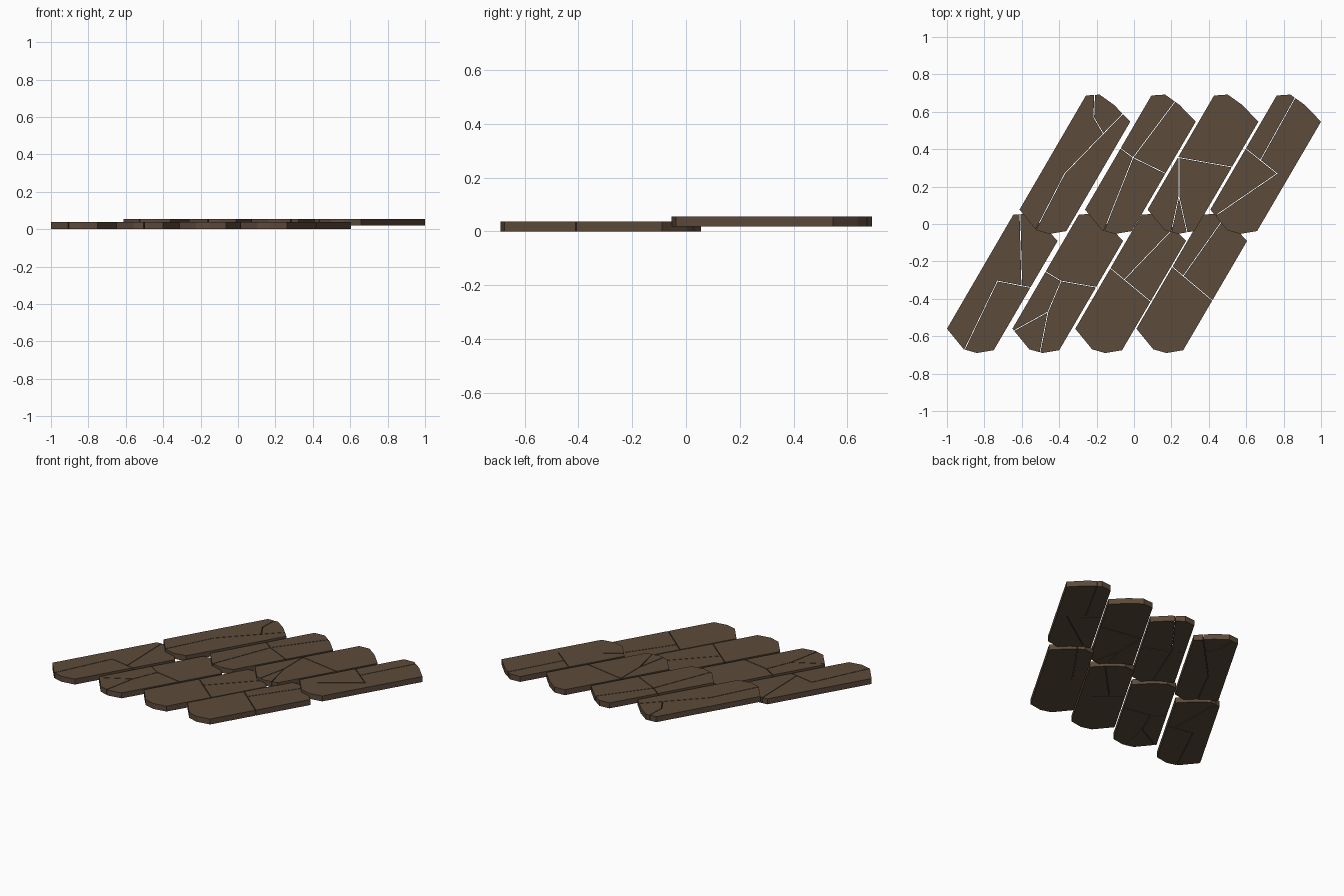
import bpy, bmesh, math
from mathutils import Vector, Matrix

if "Cube" in bpy.data.objects:
    bpy.data.objects.remove(bpy.data.objects["Cube"])

slate = bpy.data.materials.new("dark brown slate")
slate.diffuse_color = (0.107, 0.069, 0.042, 1)
slate.use_nodes = True
slate.node_tree.nodes["Principled BSDF"].inputs["Base Color"].default_value = slate.diffuse_color

THICK = 0.037
GAP = 0.004

# Outline of the front-left tile, anticlockwise
OUTLINE = [(-1.0, -0.56), (-0.91, -0.67), (-0.84, -0.69), (-0.75, -0.675),
           (-0.408, -0.09), (-0.495, 0.0), (-0.572, 0.055), (-0.645, 0.05)]


def finish(name, bm):
    bmesh.ops.recalc_face_normals(bm, faces=bm.faces)
    me = bpy.data.meshes.new(name)
    bm.to_mesh(me)
    bm.free()
    me.materials.append(slate)
    ob = bpy.data.objects.new(name, me)
    bpy.context.collection.objects.link(ob)
    return ob


# Flat tile with a slanted outline
def tile(name, dx, dy, z):
    bm = bmesh.new()
    f = bm.faces.new([bm.verts.new((x + dx, y + dy, z)) for x, y in OUTLINE])
    ext = bmesh.ops.extrude_face_region(bm, geom=[f])
    top = [v for v in ext["geom"] if isinstance(v, bmesh.types.BMVert)]
    bmesh.ops.translate(bm, verts=top, vec=(0, 0, THICK))
    return finish(name, bm)


# Hairline cracks cut right through a tile
def crack(ob, lines, z):
    bm = bmesh.new()
    for line in lines:
        for a, b in zip(line, line[1:]):
            a, b = Vector(a), Vector(b)
            d, mid = b - a, (a + b) / 2
            m = (Matrix.Translation((mid.x, mid.y, z + THICK / 2))
                 @ Matrix.Rotation(math.atan2(d.y, d.x), 4, 'Z')
                 @ Matrix.Diagonal((d.length + 0.006, GAP, 0.1, 1)))
            bmesh.ops.create_cube(bm, size=1, matrix=m)
    cutter = finish(ob.name + "_crack_cutter", bm)
    cutter.hide_render = True
    cutter.hide_set(True)
    mod = ob.modifiers.new("cracks", 'BOOLEAN')
    mod.operation = 'DIFFERENCE'
    mod.solver = 'EXACT'
    mod.use_self = True
    mod.object = cutter


# Crack lines for each tile, left to right
LOWER = [
    [[(-0.61, 0.06), (-0.60, -0.33)],
     [(-0.55, -0.34), (-0.73, -0.305), (-0.91, -0.68)]],
    [[(-0.48, -0.25), (-0.39, -0.305), (-0.19, -0.34)],
     [(-0.39, -0.305), (-0.46, -0.47), (-0.65, -0.575)],
     [(-0.46, -0.47), (-0.505, -0.7)]],
    [[(-0.14, -0.225), (0.09, -0.415)], [(-0.05, -0.295), (0.2, -0.035)]],
    [[(0.20, -0.225), (0.42, -0.41)], [(0.265, -0.275), (0.48, 0.03)]],
]
UPPER = [
    [[(-0.53, -0.04), (-0.37, 0.27), (-0.05, 0.6)],
     [(-0.21, 0.71), (-0.215, 0.57), (-0.165, 0.485)]],
    [[(-0.08, 0.41), (-0.005, 0.355), (0.235, 0.675)],
     [(-0.005, 0.355), (0.18, 0.265)], [(-0.005, 0.355), (-0.17, -0.06)]],
    [[(0.20, 0.362), (0.24, 0.355), (0.55, 0.30)],
     [(0.24, 0.355), (0.24, 0.15), (0.20, -0.04)],
     [(0.24, 0.15), (0.285, -0.05)]],
    [[(0.585, 0.413), (0.765, 0.27), (0.37, 0.0)],
     [(0.675, 0.34), (0.87, 0.69)]],
]

# Lower course on the ground, upper course overlapping it
for row, z, dy, shifts, cracks in (
        ("lower", 0.0, 0.0, (0, 0.35, 0.686, 1.013), LOWER),
        ("upper", 0.0185, 0.637, (0.388, 0.738, 1.073, 1.408), UPPER)):
    for i, (dx, lines) in enumerate(zip(shifts, cracks), 1):
        crack(tile(f"{row}_tile_{i}", dx, dy, z), lines, z)
